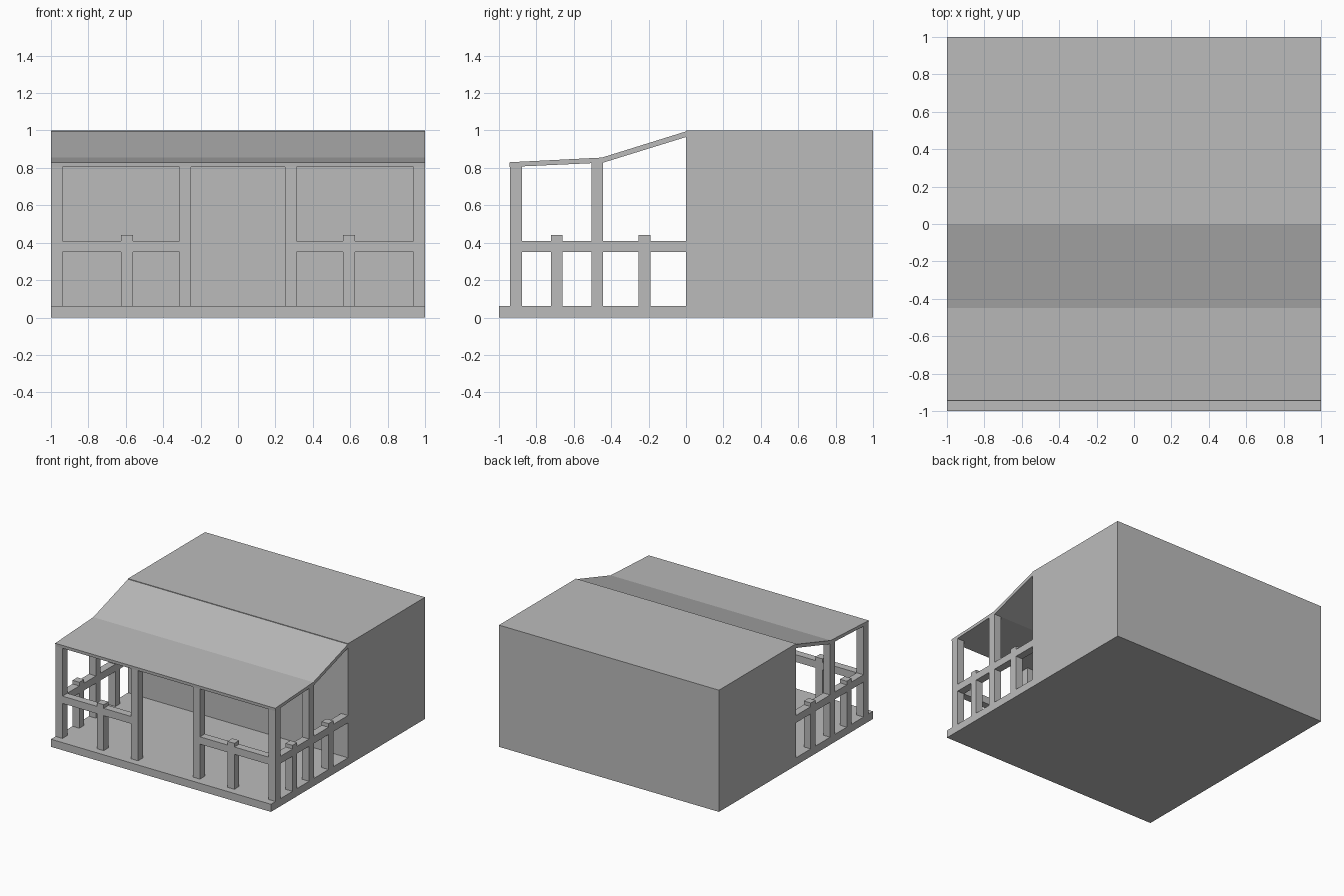
import bpy
import bmesh

cube = bpy.data.objects.get("Cube")
if cube:
    bpy.data.objects.remove(cube, do_unlink=True)

# Single plain grey for the whole building
grey = bpy.data.materials.new("plain_grey")
grey.use_nodes = True
grey.diffuse_color = (0.5, 0.5, 0.5, 1)
grey.node_tree.nodes["Principled BSDF"].inputs["Base Color"].default_value = grey.diffuse_color


def extrude_side(name, profile, x0, x1):
    """Extrude a (y, z) side profile along x."""
    bm = bmesh.new()
    face = bm.faces.new([bm.verts.new((x0, y, z)) for y, z in profile])
    ext = bmesh.ops.extrude_face_region(bm, geom=[face])
    moved = [v for v in ext["geom"] if isinstance(v, bmesh.types.BMVert)]
    bmesh.ops.translate(bm, vec=(x1 - x0, 0, 0), verts=moved)
    bmesh.ops.recalc_face_normals(bm, faces=bm.faces)
    mesh = bpy.data.meshes.new(name)
    bm.to_mesh(mesh)
    bm.free()
    mesh.materials.append(grey)
    obj = bpy.data.objects.new(name, mesh)
    bpy.context.collection.objects.link(obj)
    return obj


def box(name, x, y, z):
    return extrude_side(name, [(y[0], z[0]), (y[1], z[0]), (y[1], z[1]), (y[0], z[1])], *x)


def both_sides(name, x, y, z):
    box("left_" + name, x, y, z)
    box("right_" + name, (-x[1], -x[0]), y, z)


DECK, RAIL_LOW, RAIL_TOP, CAP = 0.0625, 0.35, 0.41, 0.44
FRONT = (-0.94, -0.877)
SIDE = (0.9375, 1)

# House body with the porch deck in front, as one stepped solid
extrude_side("house_and_deck", [(-1, 0), (1, 0), (1, 1), (0, 1), (0, DECK), (-1, DECK)], -1, 1)

# Bent porch roof
extrude_side("porch_roof", [(-0.945, 0.83), (-0.45, 0.855), (0, 0.995),
                            (0, 0.965), (-0.443, 0.828), (-0.943, 0.805)], -1, 1)

# Tall posts
both_sides("corner_post", SIDE, FRONT, (DECK, 0.812))
both_sides("entry_post", (0.25, 0.3125), FRONT, (DECK, 0.812))
both_sides("middle_post", SIDE, (-0.505, -0.443), (DECK, 0.832))

# Front railing with a short post at its middle
both_sides("front_rail", (0.3125, 0.9375), FRONT, (RAIL_LOW, RAIL_TOP))
for part, z in (("post", (DECK, RAIL_LOW)), ("cap", (RAIL_TOP, CAP))):
    both_sides("front_rail_" + part, (0.5625, 0.625), FRONT, z)

# Side railings, each bay with a short post
for bay, y, mid in (("front", (FRONT[1], -0.505), -0.69), ("rear", (-0.443, 0), -0.222)):
    both_sides(bay + "_bay_rail", SIDE, y, (RAIL_LOW, RAIL_TOP))
    for part, z in (("post", (DECK, RAIL_LOW)), ("cap", (RAIL_TOP, CAP))):
        both_sides(bay + "_bay_rail_" + part, SIDE, (mid - 0.031, mid + 0.031), z)
